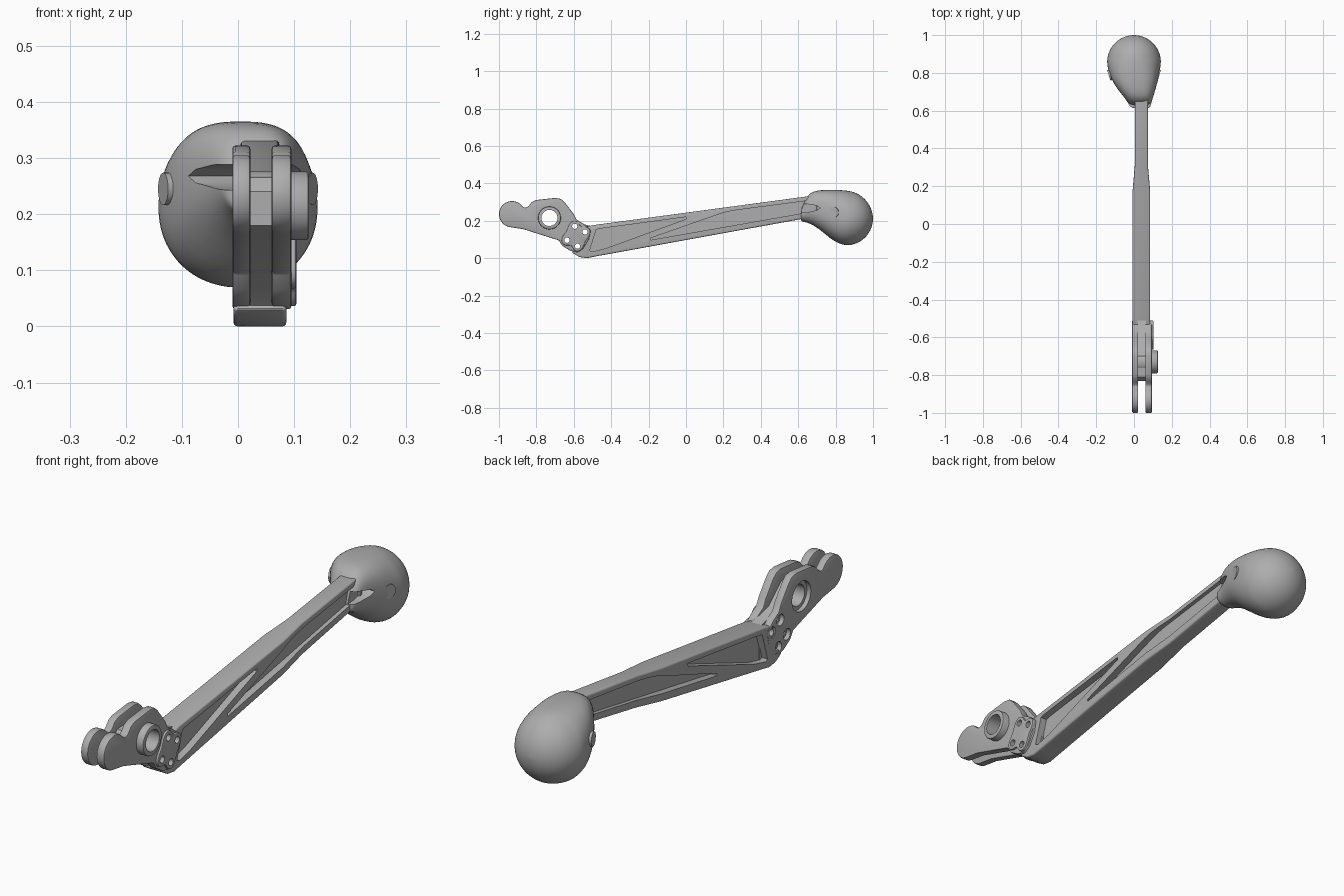
import bpy, bmesh
from math import sin, cos, pi, radians, copysign
from mathutils import Matrix, Vector

old = bpy.data.objects.get("Cube")
if old:
    bpy.data.objects.remove(old, do_unlink=True)

metal = bpy.data.materials.new("brushed grey")
metal.use_nodes = True
grey = (0.42, 0.42, 0.42, 1)
metal.diffuse_color = grey
metal.node_tree.nodes["Principled BSDF"].inputs["Base Color"].default_value = grey


def finish(bm, name):
    bmesh.ops.recalc_face_normals(bm, faces=bm.faces)
    mesh = bpy.data.meshes.new(name)
    bm.to_mesh(mesh)
    bm.free()
    mesh.materials.append(metal)
    obj = bpy.data.objects.new(name, mesh)
    bpy.context.collection.objects.link(obj)
    return obj


def prism(name, outline, x0, x1):
    """Extrude a (y, z) outline from x0 to x1."""
    bm = bmesh.new()
    face = bm.faces.new([bm.verts.new((x0, y, z)) for y, z in outline])
    ext = bmesh.ops.extrude_face_region(bm, geom=[face])
    verts = [g for g in ext["geom"] if isinstance(g, bmesh.types.BMVert)]
    bmesh.ops.translate(bm, verts=verts, vec=(x1 - x0, 0, 0))
    return finish(bm, name)


def arc(cy, cz, r, a0=0, a1=360, n=32):
    full = a1 - a0 == 360
    steps = n if full else n - 1
    angles = [radians(a0 + (a1 - a0) * i / steps) for i in range(n)]
    return [(cy + r * cos(a), cz + r * sin(a)) for a in angles]


def apply_mod(obj, mod):
    bpy.context.view_layer.objects.active = obj
    bpy.ops.object.modifier_apply(modifier=mod.name)


def bevel(obj, width, segments=3):
    mod = obj.modifiers.new("bevel", "BEVEL")
    mod.width, mod.segments = width, segments
    mod.limit_method, mod.angle_limit = "ANGLE", radians(35)
    apply_mod(obj, mod)


def cut(obj, outline, x0, x1):
    cutter = prism("cutter", outline, x0, x1)
    cutter.hide_render = True
    mod = obj.modifiers.new("cut", "BOOLEAN")
    mod.operation, mod.object, mod.solver = "DIFFERENCE", cutter, "EXACT"
    apply_mod(obj, mod)
    bpy.data.objects.remove(cutter, do_unlink=True)


def smooth(obj, angle=35):
    bpy.ops.object.select_all(action="DESELECT")
    obj.select_set(True)
    bpy.context.view_layer.objects.active = obj
    bpy.ops.object.shade_smooth_by_angle(angle=radians(angle))


PIVOT = (-0.73, 0.215)
CAP = (-0.588, 0.1175)
BOLTS = [(-0.595, 0.17), (-0.54, 0.14), (-0.636, 0.096), (-0.58, 0.064)]


def drill(obj, radius, x0=-0.2, x1=0.3):
    for y, z in BOLTS:
        cut(obj, arc(y, z, radius, n=20), x0, x1)


# Four-lobed outline around the bolts
def lobed(scale=1.0):
    pts = []
    for i in range(64):
        t = 2 * pi * i / 64
        a = radians(61.5) + t - radians(8.5) * sin(2 * t)
        r = scale * (0.07 - 0.012 * cos(4 * t))
        pts.append((CAP[0] + r * cos(a), CAP[1] + r * sin(a)))
    return pts


# Clevis plates with hooked round ends
plate = arc(-0.93, 0.235, 0.07, 40, 262, 24) + [
    (-0.87, 0.155), (-0.68, 0.095), (-0.66, 0.065), (-0.62, 0.04), (-0.58, 0.03),
    (-0.55, 0.05), (-0.52, 0.1), (-0.51, 0.15), (-0.55, 0.185), (-0.585, 0.205),
    (-0.6, 0.235), (-0.65, 0.3), (-0.67, 0.317), (-0.7, 0.322), (-0.8, 0.311),
    (-0.825, 0.3), (-0.84, 0.28), (-0.855, 0.27), (-0.868, 0.272)]
for name, x0, x1 in (("clevis_plate_right", -0.01, 0.022),
                     ("clevis_plate_left", 0.06, 0.095)):
    obj = prism(name, plate, x0, x1)
    bevel(obj, 0.005, 2)
    cut(obj, arc(*PIVOT, 0.0605), -0.2, 0.3)
    drill(obj, 0.014)
    if x0 < 0:
        drill(obj, 0.023, -0.2, 0.008)
    smooth(obj)

# Web between the plates
web = prism("clevis_web", [
    (-0.83, 0.24), (-0.81, 0.265), (-0.7, 0.27), (-0.62, 0.2), (-0.5, 0.17),
    (-0.5, 0.03), (-0.6, 0.035), (-0.68, 0.11), (-0.83, 0.18)], 0.018, 0.064)
cut(web, arc(*PIVOT, 0.05), -0.2, 0.3)
drill(web, 0.014)
smooth(web)

# Pivot bushing
bush = prism("pivot_bushing", arc(*PIVOT, 0.061, n=48), 0.006, 0.126)
bevel(bush, 0.005, 2)
cut(bush, arc(*PIVOT, 0.043, n=48), -0.2, 0.3)
smooth(bush)

# Lobed bolt cap
cap = prism("bolt_cap", lobed(), 0.085, 0.104)
bevel(cap, 0.004, 2)
drill(cap, 0.014)
smooth(cap)
back = prism("bolt_pad", lobed(0.97), -0.009, 0.02)
drill(back, 0.014)
drill(back, 0.023, -0.2, 0.008)
smooth(back)

# Arm, narrowing toward the knob
arm = prism("lever_arm", [
    (-0.56, 0.14), (-0.545, 0.165), (-0.5, 0.176), (0.7, 0.337), (0.7, 0.224),
    (-0.49, 0.008), (-0.53, 0.0), (-0.57, 0.006), (-0.61, 0.03), (-0.58, 0.06)],
    -0.008, 0.086)
bm = bmesh.new()
bm.from_mesh(arm.data)
for y in (0.17, 0.31):
    bmesh.ops.bisect_plane(bm, geom=bm.verts[:] + bm.edges[:] + bm.faces[:],
                           plane_co=(0, y, 0), plane_no=(0, 1, 0))
for v in bm.verts:
    if v.co.y > 0.25:
        v.co.x = 0.039 + (v.co.x - 0.039) * 0.74
bm.to_mesh(arm.data)
bm.free()
bevel(arm, 0.007)

# Pockets on both sides, leaving a diagonal rib
pockets = [
    [(-0.48, 0.152), (-0.465, 0.157), (0.0, 0.22), (0.0, 0.209), (-0.43, 0.052),
     (-0.5, 0.035), (-0.515, 0.04)],
    [(-0.19, 0.097), (-0.19, 0.107), (0.2, 0.243), (0.25, 0.254), (0.68, 0.311),
     (0.68, 0.25)]]
for pocket in pockets:
    cut(arm, pocket, -0.1, 0.021)
    cut(arm, pocket, 0.057, 0.2)
drill(arm, 0.014)
smooth(arm)

# Knob: loft of rounded sections, (y, xmin, xmax, zmin, zmax, squareness)
R, CY, CZ = 0.143, 0.857, 0.211
sections = [
    (0.612, -0.012, 0.082, 0.2, 0.245, 2.4), (0.625, -0.024, 0.088, 0.195, 0.29, 2.5),
    (0.65, -0.038, 0.096, 0.19, 0.338, 2.7), (0.68, -0.06, 0.104, 0.176, 0.357, 2.8),
    (0.72, -0.092, 0.116, 0.15, 0.364, 2.8), (0.77, -0.122, 0.13, 0.105, 0.366, 2.7),
    (0.82, -0.139, 0.139, 0.075, 0.365, 2.4), (0.86, -R, R, 0.068, 0.361, 2.2)]
for i in range(1, 11):
    a = pi / 2 * i / 10.3
    r = R * cos(a)
    sections.append((CY + R * sin(a), -r, r, CZ - r, CZ + r + 0.006 * cos(a) ** 4, 2))
bm = bmesh.new()
rings = []
N = 48
for y, xa, xb, za, zb, p in sections:
    zc = CZ if y > 0.8 else (za + zb) / 2
    ring = []
    for k in range(N):
        t = 2 * pi * k / N
        e = 2 / p if sin(t) > 0 else 2 / (2 + (p - 2) * 0.4)
        c = copysign(abs(cos(t)) ** e, cos(t))
        s = copysign(abs(sin(t)) ** e, sin(t))
        z = zc + s * ((zb - zc) if s > 0 else (zc - za))
        ring.append(bm.verts.new(((xa + xb) / 2 + c * (xb - xa) / 2, y, z)))
    rings.append(ring)
for a, b in zip(rings, rings[1:]):
    for k in range(N):
        bm.faces.new((a[k], a[k - 1], b[k - 1], b[k]))
bm.faces.new(rings[0])
tip = bm.verts.new((0, 1.0, CZ))
for k in range(N):
    bm.faces.new((rings[-1][k], rings[-1][k - 1], tip))
knob = finish(bm, "knob")
mod = knob.modifiers.new("subdivision", "SUBSURF")
mod.levels = mod.render_levels = 1
apply_mod(knob, mod)
# Side notches where the arm enters the knob
notch = [(0.58, 0.29), (0.66, 0.288), (0.7, 0.28), (0.718, 0.268), (0.7, 0.256),
         (0.65, 0.245), (0.58, 0.24)]
cut(knob, notch, 0.066, 0.2)
cut(knob, notch, -0.2, 0.012)
smooth(knob, 50)

# Round plugs on the knob sides
for side, name in ((1, "knob_plug_left"), (-1, "knob_plug_right")):
    bm = bmesh.new()
    spin = Matrix.Rotation(radians(-18 * side), 4, "Z") @ Matrix.Rotation(pi / 2, 4, "Y")
    bmesh.ops.create_cone(bm, cap_ends=True, segments=32, radius1=0.029, radius2=0.029,
                          depth=0.02,
                          matrix=Matrix.Translation(Vector((side * 0.124, 0.79, 0.245))) @ spin)
    smooth(finish(bm, name))
